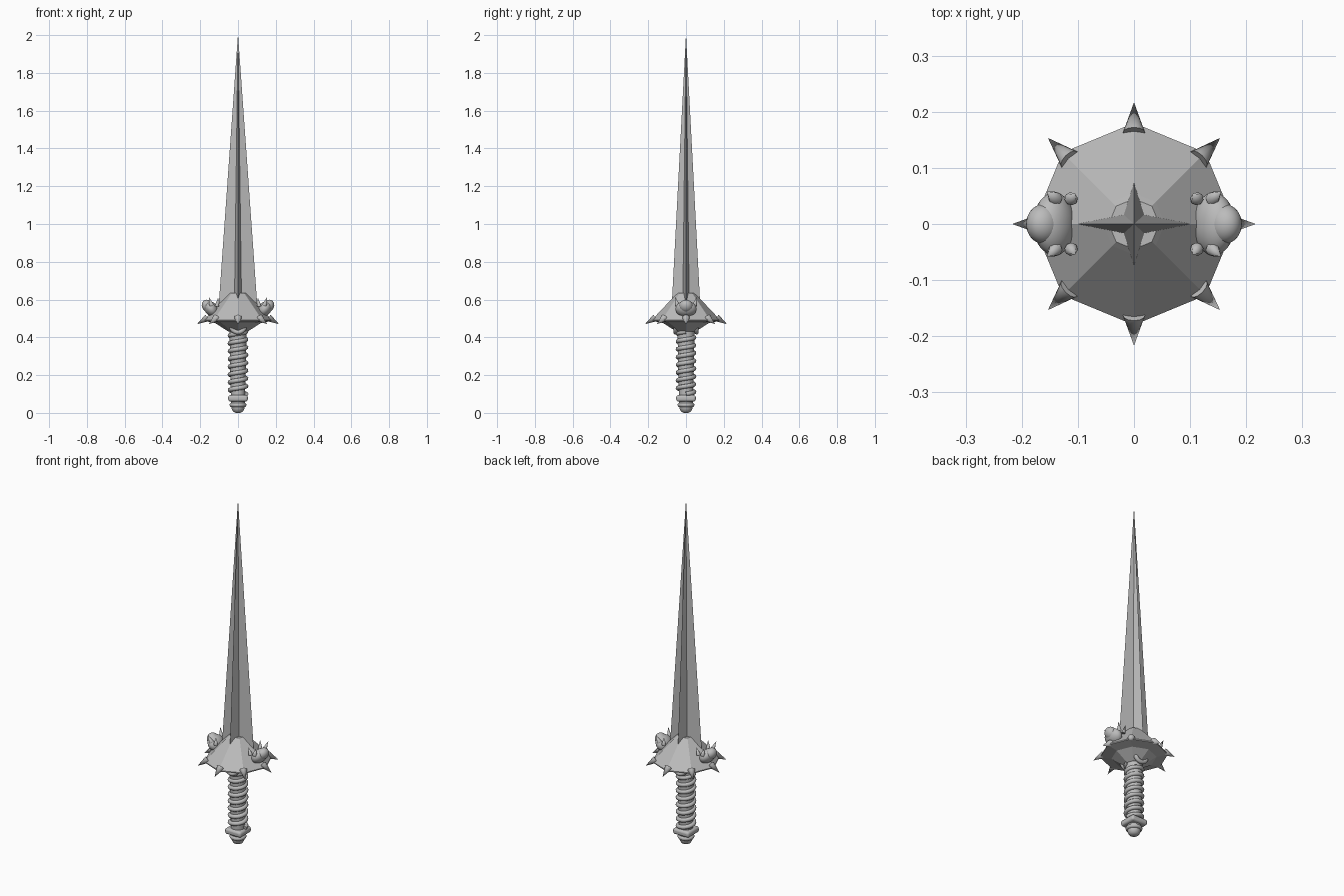
import bpy, bmesh, math
from mathutils import Vector

cube = bpy.data.objects.get("Cube")
if cube:
    bpy.data.objects.remove(cube, do_unlink=True)

steel = bpy.data.materials.new("grey steel")
steel.use_nodes = True
steel.diffuse_color = (0.5, 0.5, 0.5, 1)
steel.node_tree.nodes["Principled BSDF"].inputs["Base Color"].default_value = (0.5, 0.5, 0.5, 1)


def finish(obj, name, smooth=None):
    obj.name = name
    obj.data.materials.append(steel)
    if smooth:
        bpy.ops.object.select_all(action='DESELECT')
        obj.select_set(True)
        bpy.context.view_layer.objects.active = obj
        bpy.ops.object.shade_smooth_by_angle(angle=math.radians(smooth))
    return obj


def loft(name, rings, smooth=None):
    """Skin a list of equal-length point rings and cap both ends."""
    bm = bmesh.new()
    rows = [[bm.verts.new(p) for p in ring] for ring in rings]
    n = len(rows[0])
    for a, b in zip(rows, rows[1:]):
        for i in range(n):
            bm.faces.new((a[i], a[(i + 1) % n], b[(i + 1) % n], b[i]))
    bm.faces.new(rows[0][::-1])
    bm.faces.new(rows[-1])
    bmesh.ops.recalc_face_normals(bm, faces=bm.faces)
    mesh = bpy.data.meshes.new(name)
    bm.to_mesh(mesh)
    bm.free()
    obj = bpy.data.objects.new(name, mesh)
    bpy.context.collection.objects.link(obj)
    return finish(obj, name, smooth)


def lathe(name, profile, sides, smooth=None):
    return loft(name, [[(r * math.cos(math.tau * i / sides), r * math.sin(math.tau * i / sides), z)
                        for i in range(sides)] for r, z in profile], smooth)


def spike(name, base, tip, radius, sides=12):
    base, tip = Vector(base), Vector(tip)
    d = tip - base
    bpy.ops.mesh.primitive_cone_add(vertices=sides, radius1=radius, radius2=0, depth=d.length,
                                    location=(base + tip) / 2,
                                    rotation=d.to_track_quat('Z', 'Y').to_euler())
    return finish(bpy.context.object, name, 50)


def ball(name, loc, scale, rot=(0, 0, 0)):
    bpy.ops.mesh.primitive_uv_sphere_add(segments=24, ring_count=14, radius=1, location=loc, rotation=rot)
    bpy.context.object.scale = scale
    return finish(bpy.context.object, name, 60)


def ring(name, loc, major, minor, rot=(0, 0, 0)):
    bpy.ops.mesh.primitive_torus_add(major_segments=32, minor_segments=10, major_radius=major,
                                     minor_radius=minor, location=loc, rotation=rot)
    return finish(bpy.context.object, name, 60)


# Blade: four-pointed star section tapering to a needle tip
def star(s, z):
    quarter = [(0.107, 0), (0.02, 0.018), (0, 0.079), (-0.02, 0.018)]
    return [(x * s, y * s, z) for x, y in quarter + [(-x, -y) for x, y in quarter]]


loft("blade", [star(1, 0.5), star(0.004, 2.0)])

# Guard: eight-sided skirt with a shallow underside
lathe("guard", [(0.05, 0.43), (0.12, 0.475), (0.18, 0.487), (0.18, 0.493), (0.055, 0.625), (0.045, 0.635)], 8)

# Rim spikes
for i in range(8):
    a = math.tau * i / 8
    c, s = math.cos(a), math.sin(a)
    spike("rim_spike", (0.162 * c, 0.162 * s, 0.503), (0.217 * c, 0.217 * s, 0.47), 0.02)

# Clawed knobs on both sides of the guard
for side in (-1, 1):
    tilt = (0, side * math.radians(35), 0)
    ball("knob_body", (side * 0.142, 0, 0.55), (0.034, 0.056, 0.045), tilt)
    ball("knob_brow", (side * 0.16, 0, 0.565), (0.03, 0.036, 0.036), tilt)
    for y in (-1, 1):
        spike("knob_claw", (side * 0.14, y * 0.045, 0.57), (side * 0.155, y * 0.058, 0.615), 0.013, 8)
        spike("knob_horn", (side * 0.112, y * 0.045, 0.565), (side * 0.105, y * 0.054, 0.61), 0.012, 8)

# Round bosses below the guard, front and back
for y in (-1, 1):
    ring("boss_ring", (0, y * 0.056, 0.465), 0.038, 0.012, (math.pi / 2, 0, 0))
    ball("boss_centre", (0, y * 0.05, 0.465), (0.028, 0.016, 0.028))

# Grip core
lathe("grip_core", [(0.036, 0.05), (0.042, 0.25), (0.045, 0.45)], 24, 40)

# Spiral wrap around the grip
curve = bpy.data.curves.new("grip_wrap", 'CURVE')
curve.dimensions = '3D'
curve.bevel_depth = 0.012
curve.bevel_resolution = 2
curve.use_fill_caps = True
steps, turns = 200, 8
line = curve.splines.new('POLY')
line.points.add(steps)
for i, p in enumerate(line.points):
    t = i / steps
    a = math.tau * turns * t
    p.co = (0.043 * math.cos(a), 0.043 * math.sin(a), 0.1 + 0.33 * t, 1)
wrap = bpy.data.objects.new("grip_wrap", curve)
bpy.context.collection.objects.link(wrap)
bpy.ops.object.select_all(action='DESELECT')
wrap.select_set(True)
bpy.context.view_layer.objects.active = wrap
bpy.ops.object.convert(target='MESH')
finish(bpy.context.object, "grip_wrap", 60)

# Pommel: rounded square collar, ring and end cap
bpy.ops.mesh.primitive_cube_add(size=1, location=(0, 0, 0.077))
collar = bpy.context.object
collar.data.transform(collar.matrix_basis.Diagonal((0.104, 0.104, 0.034, 1)))
bevel = collar.modifiers.new("Bevel", 'BEVEL')
bevel.width = 0.012
bevel.segments = 3
finish(collar, "pommel_collar", 40)
ring("pommel_ring", (0, 0, 0.042), 0.033, 0.012)
lathe("pommel_cap", [(0.012, 0), (0.026, 0.007), (0.034, 0.022), (0.036, 0.05)], 20, 50)
